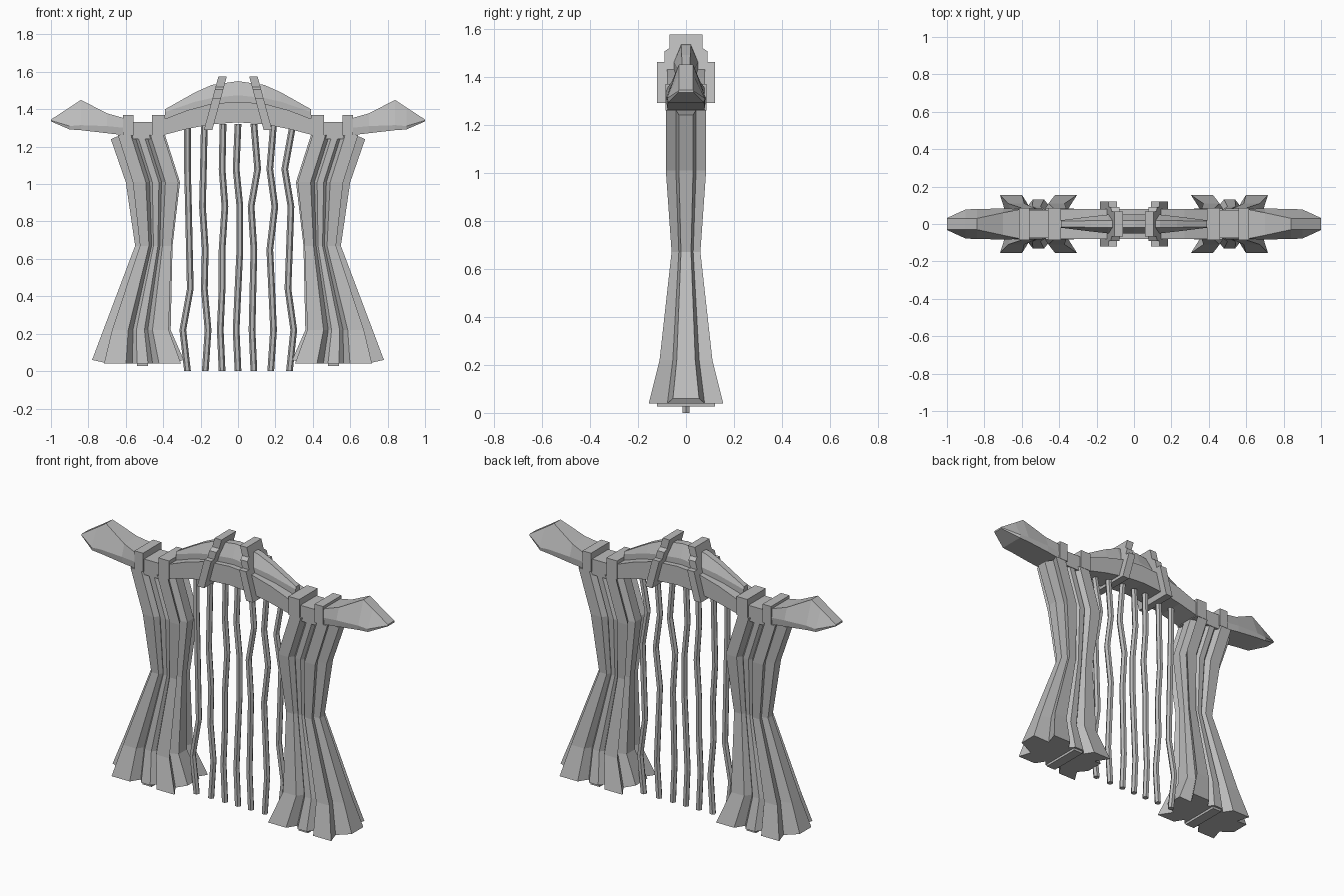
import bpy, bmesh, math

if "Cube" in bpy.data.objects:
    bpy.data.objects.remove(bpy.data.objects["Cube"])

grey = bpy.data.materials.new("plain_grey")
grey.diffuse_color = (0.5, 0.5, 0.5, 1)
grey.use_nodes = True
grey.node_tree.nodes["Principled BSDF"].inputs["Base Color"].default_value = grey.diffuse_color


def finish(name, bm):
    bmesh.ops.recalc_face_normals(bm, faces=bm.faces[:])
    me = bpy.data.meshes.new(name)
    bm.to_mesh(me)
    bm.free()
    me.materials.append(grey)
    ob = bpy.data.objects.new(name, me)
    bpy.context.collection.objects.link(ob)
    return ob


def loft(name, rings, sx=1):
    """Skin a list of equal-length rings of points, with end caps; sx=-1 mirrors."""
    bm = bmesh.new()
    vs = [[bm.verts.new((sx * x, y, z)) for x, y, z in r] for r in rings]
    n = len(vs[0])
    for a, b in zip(vs, vs[1:]):
        for i in range(n):
            j = (i + 1) % n
            bm.faces.new((a[i], a[j], b[j], b[i]))
    bm.faces.new(vs[0])
    bm.faces.new(vs[-1])
    return finish(name, bm)


def box(name, x0, x1, hy, z0, z1, sx=1):
    ring = lambda x: [(x, -hy, z0), (x, hy, z0), (x, hy, z1), (x, -hy, z1)]
    return loft(name, [ring(x0), ring(x1)], sx)


def section(x, half):
    """Symmetric section across y from (half width, z) pairs, bottom to top."""
    return [(x, w, z) for w, z in half] + [(x, -w, z) for w, z in reversed(half)]


def both_sides(stations):
    return [(-s[0],) + s[1:] for s in reversed(stations) if s[0] > 0] + stations


# arched centre beam: x, bottom, top
arch = both_sides([(0, 1.33, 1.44), (0.14, 1.32, 1.43), (0.27, 1.295, 1.395), (0.40, 1.262, 1.345)])
loft("arched_beam", [section(x, [(0.08, b), (0.08, t)]) for x, b, t in arch])

# crest on the beam: x, base width, base z, shoulder z, top width, top z
crest = both_sides([(0, 0.05, 1.42, 1.475, 0.02, 1.55), (0.14, 0.05, 1.41, 1.46, 0.02, 1.53),
                    (0.23, 0.04, 1.38, 1.44, 0.018, 1.49), (0.39, 0.02, 1.33, 1.385, 0.015, 1.40)])
loft("beam_crest", [section(x, [(w, b), (w, s), (t, z)]) for x, w, b, s, t, z in crest])

# curtain outline by level: z, inner x, outer x, y depth
levels = [(0.04, 0.29, 0.78, 0.155), (0.22, 0.36, 0.72, 0.11), (0.67, 0.35, 0.55, 0.06),
          (1.01, 0.31, 0.60, 0.084), (1.262, 0.39, 0.68, 0.084)]
# half of the pleated section, outer to inner: fraction of width, fraction of depth
pleats = [(1, 0.35), (0.82, 0.5), (0.87, 1), (0.63, 1), (0.56, 0.65), (0.51, 0.85),
          (0.39, 0.85), (0.34, 0.65), (0.27, 1), (0.03, 1), (0.13, 0.5), (0, 0.35)]


def pleat_ring(i):
    z, xi, xo, yd = levels[i]
    ring = []
    for s in (1, -1):
        for f, g in (pleats if s > 0 else reversed(pleats)):
            tilt = 0.02 if i == 0 and f in (0, 1) else -0.022 if i == 4 and f == 1 else 0
            ring.append((xi + (xo - xi) * f, s * yd * g, z + tilt))
    return ring


# strap profile in y and z
strap = [(0.09, 1.29), (0.12, 1.29), (0.12, 1.46), (0.09, 1.46), (0.09, 1.505), (0.068, 1.52), (0.068, 1.575)]

for side, sx in (("right", 1), ("left", -1)):
    # faceted horn-like beam end: x, bottom z, widest z, half width, top half width, top z
    ends = [(0.60, 1.26, 1.30, 0.08, 0.08, 1.35), (0.70, 1.272, 1.31, 0.083, 0.06, 1.378),
            (0.84, 1.288, 1.315, 0.08, 0.03, 1.45), (0.90, 1.292, 1.31, 0.078, 0.03, 1.41),
            (1.0, 1.335, 1.34, 0.032, 0.03, 1.345)]
    loft(side + "_beam_end", [section(x, [(w * 0.95, b), (w, m), (t, z)])
                              for x, b, m, w, t, z in ends], sx)
    # collars either side of the curtain loop
    box(side + "_inner_collar", 0.39, 0.46, 0.086, 1.26, 1.37, sx)
    box(side + "_outer_collar", 0.56, 0.615, 0.086, 1.26, 1.37, sx)
    box(side + "_curtain_loop", 0.455, 0.565, 0.075, 1.24, 1.332, sx)
    # pleated curtain with a small hem tab
    loft(side + "_curtain", [pleat_ring(i) for i in range(5)], sx)
    box(side + "_hem_tab", 0.48, 0.54, 0.12, 0.026, 0.05, sx)
    # leaning strap over the beam
    lean = lambda z, o: 0.06 + (1.575 - z) * 0.27 + o
    loft(side + "_strap", [[(lean(z, o), y, z) for _, y, z in section(0, strap)]
                           for o in (0, 0.045)], sx)

# hanging cords, crooked, at common heights
heights = [1.32, 1.08, 0.88, 0.65, 0.44, 0.22, 0]
cords = [(-.27, -.27, -.265, -.26, -.255, -.295, -.27), (-.18, -.185, -.19, -.175, -.18, -.16, -.175),
         (-.08, -.085, -.07, -.085, -.085, -.095, -.085), (0, -.01, .01, .01, 0, -.01, 0),
         (.085, .105, .07, .085, .08, .075, .085), (.19, .17, .197, .17, .18, .19, .175),
         (.29, .25, .283, .275, .267, .298, .275)]
for k, xs in enumerate(cords):
    rings = [[(x + 0.018 * math.cos(a * math.pi / 3), 0.018 * math.sin(a * math.pi / 3),
               z - (0.02 if z > 1.3 and k in (0, 6) else 0)) for a in range(6)]
             for x, z in zip(xs, heights)]
    loft("hanging_cord_%d" % (k + 1), rings)
